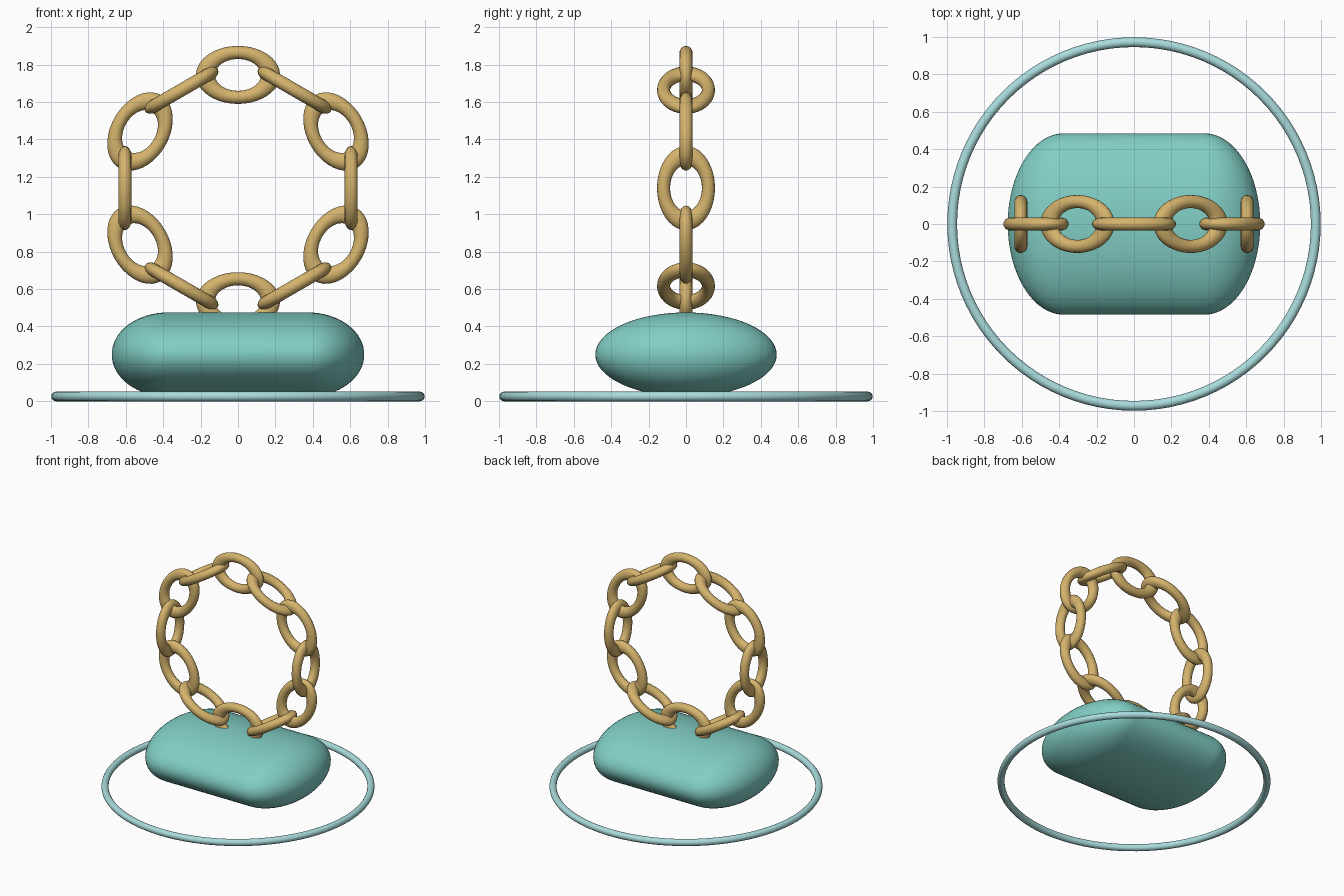
import bpy, bmesh
from math import sin, cos, pi, radians
from mathutils import Matrix, Vector

cube = bpy.data.objects.get("Cube")
if cube:
    bpy.data.objects.remove(cube, do_unlink=True)


def make_material(name, rgb):
    mat = bpy.data.materials.new(name)
    mat.use_nodes = True
    mat.diffuse_color = (*rgb, 1)
    mat.node_tree.nodes["Principled BSDF"].inputs["Base Color"].default_value = (*rgb, 1)
    return mat


teal = make_material("teal", (0.22, 0.62, 0.56))
pale_aqua = make_material("pale aqua", (0.40, 0.71, 0.72))
gold = make_material("gold", (0.66, 0.45, 0.15))


def add_torus(name, mat, major, minor, segments, matrix):
    bpy.ops.mesh.primitive_torus_add(major_radius=major, minor_radius=minor,
                                     major_segments=segments, minor_segments=16)
    obj = bpy.context.object
    obj.name = name
    obj.data.materials.append(mat)
    obj.matrix_world = matrix
    bpy.ops.object.shade_smooth()
    return obj


# Floor ring
add_torus("floor_ring", pale_aqua, 0.972, 0.026, 96, Matrix.Translation((0, 0, 0.026)))

# Closed chain: links alternate between lying in the loop and standing across it
LOOP_CENTRE, LOOP_RADIUS, LINKS = 1.14, 0.605, 12
for i in range(LINKS):
    a = 2 * pi * i / LINKS
    place = Matrix.Translation((LOOP_RADIUS * cos(a), 0, LOOP_CENTRE + LOOP_RADIUS * sin(a)))
    along = Matrix.Rotation(-(a + pi / 2), 4, 'Y')
    twist = Matrix.Rotation(radians(90 * (i % 2)), 4, 'X')
    stretch = Matrix.Diagonal((1.45, 1, 1, 1))
    add_torus(f"chain_link_{i + 1}", gold, 0.12, 0.035, 40, place @ along @ twist @ stretch)

# Pebble body: a capsule lying along x, flattened in z
HALF_STRAIGHT, CAP, DEPTH, HEIGHT = 0.375, 0.30, 0.485, 0.225
STEPS = 16
bm = bmesh.new()
angles = [pi / 2 * k / STEPS for k in range(STEPS + 1)]
profile = [(-HALF_STRAIGHT - CAP * cos(t), sin(t)) for t in angles]
profile += [(-x, r) for x, r in reversed(profile)]
verts = [bm.verts.new((x, r, 0)) for x, r in profile]
edges = [bm.edges.new(pair) for pair in zip(verts, verts[1:])]
bmesh.ops.spin(bm, geom=verts + edges, cent=(0, 0, 0), axis=(1, 0, 0),
               angle=2 * pi, steps=64, use_merge=True)
bmesh.ops.remove_doubles(bm, verts=bm.verts, dist=0.0001)
bmesh.ops.scale(bm, vec=Vector((1, DEPTH, HEIGHT)), verts=bm.verts)
bmesh.ops.recalc_face_normals(bm, faces=bm.faces)
for f in bm.faces:
    f.smooth = True
mesh = bpy.data.meshes.new("pebble_body")
bm.to_mesh(mesh)
bm.free()
mesh.materials.append(teal)
body = bpy.data.objects.new("pebble_body", mesh)
body.location.z = 0.25
bpy.context.collection.objects.link(body)
